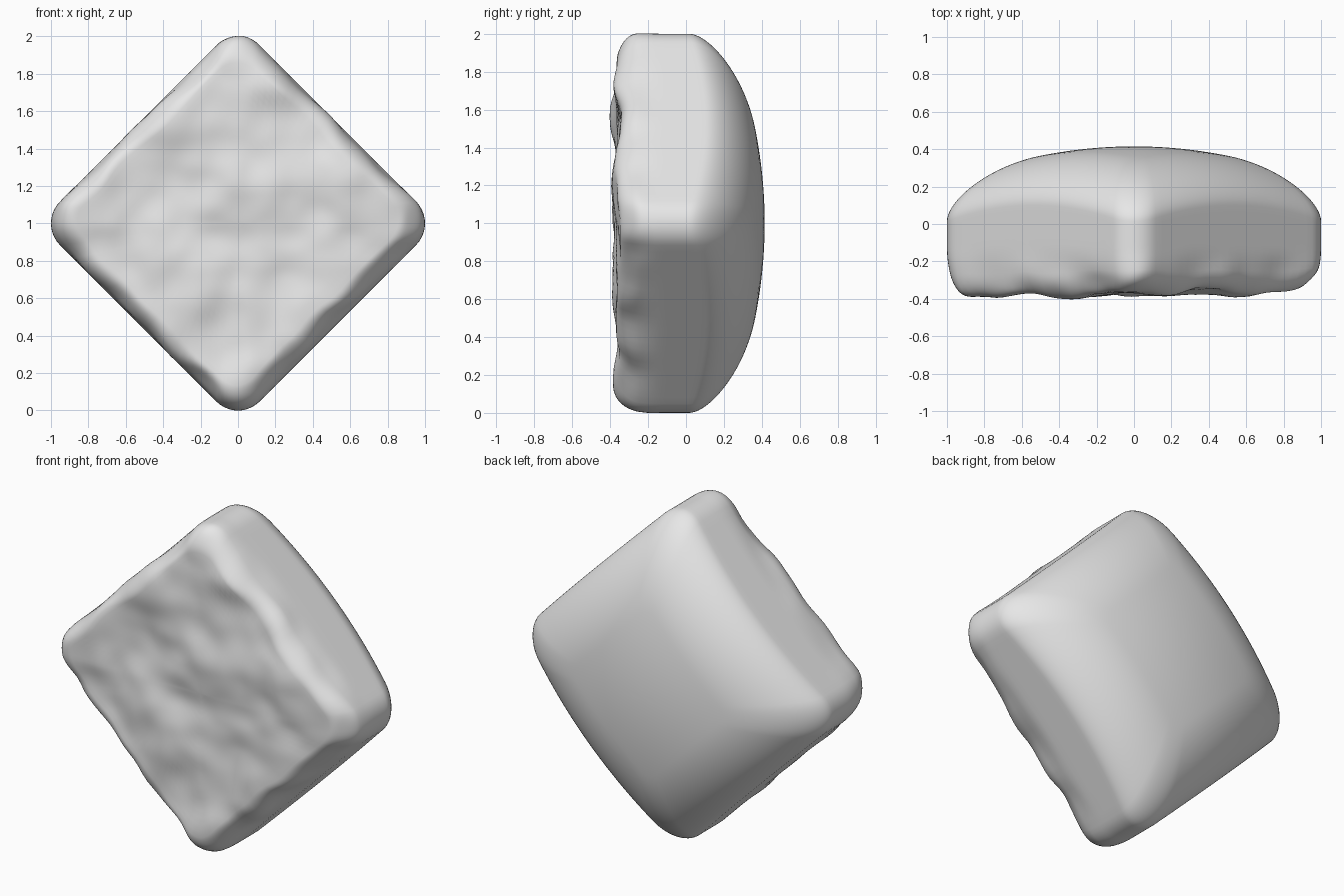
import bpy, bmesh, math
from mathutils import Vector, noise

cube = bpy.data.objects.get("Cube")
if cube:
    bpy.data.objects.remove(cube, do_unlink=True)

# Plain grey stone
stone = bpy.data.materials.new("grey stone")
stone.use_nodes = True
stone.diffuse_color = (0.8, 0.8, 0.8, 1)
stone.node_tree.nodes["Principled BSDF"].inputs["Base Color"].default_value = (0.8, 0.8, 0.8, 1)


def diamond_outline(radius=0.165, arc=10, side=24):
    """Rounded square standing on a corner, as (x, z) points around the origin."""
    points = []
    for k in range(4):
        mid = k * math.pi / 2
        cx, cz = (1 - radius) * math.cos(mid), (1 - radius) * math.sin(mid)
        for i in range(arc + 1):
            a = mid - math.pi / 4 + math.pi / 2 * i / arc
            points.append(Vector((cx + radius * math.cos(a), cz + radius * math.sin(a))))
        # The straight side runs on towards the next corner
        start = points[-1]
        step = Vector((-math.sin(mid + math.pi / 4), math.cos(mid + math.pi / 4)))
        length = (1 - radius) * math.sqrt(2)
        points += [start + step * length * i / side for i in range(1, side)]
    return points


def back_height(r, s):
    """Domed back that rolls broadly over into the sides."""
    u = max(0, (s - 0.5) / 0.5)
    return 0.415 - 0.2 * r * r - 0.2 * (1 - math.sqrt(max(0, 1 - u * u)))


def weathered(x, y, z):
    """Chipped rough front, smooth sides and back."""
    p = Vector((x, y, z))
    f = min(1, max(0, (-0.12 - y) / 0.24))
    f = f * f * (3 - 2 * f)
    rough = 0.034 * noise.noise(p * 2.6) + 0.014 * noise.noise(p * 6.5 + Vector((5, 2, 9)))
    rim = 1 + f * (0.04 * noise.noise(p * 4.5 + Vector((7, 1, 4))) - 0.016)
    # The lower side is worn back further towards the front
    wear = f * 0.022 * max(0, x - z) * max(0, 1 - abs(x + z))
    return Vector((x * rim - wear, y + f * (rough + 0.015 * x), z * rim + wear + 1))


# Rings from the front centre, over the rim and sides, to the back centre
N = 12
EDGE = 0.12
FRONT = -0.37
rings = [("front", (1 - EDGE) * i / 24, FRONT) for i in range(1, 24)]
for i in range(N + 1):
    a = math.pi / 2 * i / N
    rings.append(("front", 1 - EDGE + EDGE * math.sin(a), FRONT + EDGE * (1 - math.cos(a))))
rings += [("side", 1.0, i / 10) for i in range(1, 10)]
rings += [("back", 0.5 + 0.5 * math.cos(math.pi / 2 * i / 20), 0) for i in range(21)]
rings += [("back", 0.5 * (1 - i / 10), 0) for i in range(1, 10)]

bm = bmesh.new()
outline = diamond_outline()
loops = []
for kind, s, d in rings:
    loop = []
    for p in outline:
        q = p * s
        if kind == "front":
            y = d + 0.01 * max(0, 1 - q.length / 0.8)
        elif kind == "side":
            y = FRONT + EDGE + d * (back_height(p.length, 1) - FRONT - EDGE)
        else:
            y = back_height(q.length, s)
        loop.append(bm.verts.new(weathered(q.x, y, q.y)))
    loops.append(loop)

# Skin the rings and close both centres
count = len(outline)
for a, b in zip(loops, loops[1:]):
    for i in range(count):
        j = (i + 1) % count
        bm.faces.new((a[i], a[j], b[j], b[i]))
for loop, y in ((loops[0], FRONT + 0.01), (loops[-1], back_height(0, 0))):
    centre = bm.verts.new(weathered(0, y, 0))
    for i in range(count):
        bm.faces.new((loop[i], loop[(i + 1) % count], centre))
bmesh.ops.recalc_face_normals(bm, faces=bm.faces)

mesh = bpy.data.meshes.new("diamond_stone")
bm.to_mesh(mesh)
bm.free()
mesh.materials.append(stone)
for face in mesh.polygons:
    face.use_smooth = True
obj = bpy.data.objects.new("diamond_stone", mesh)
bpy.context.collection.objects.link(obj)
